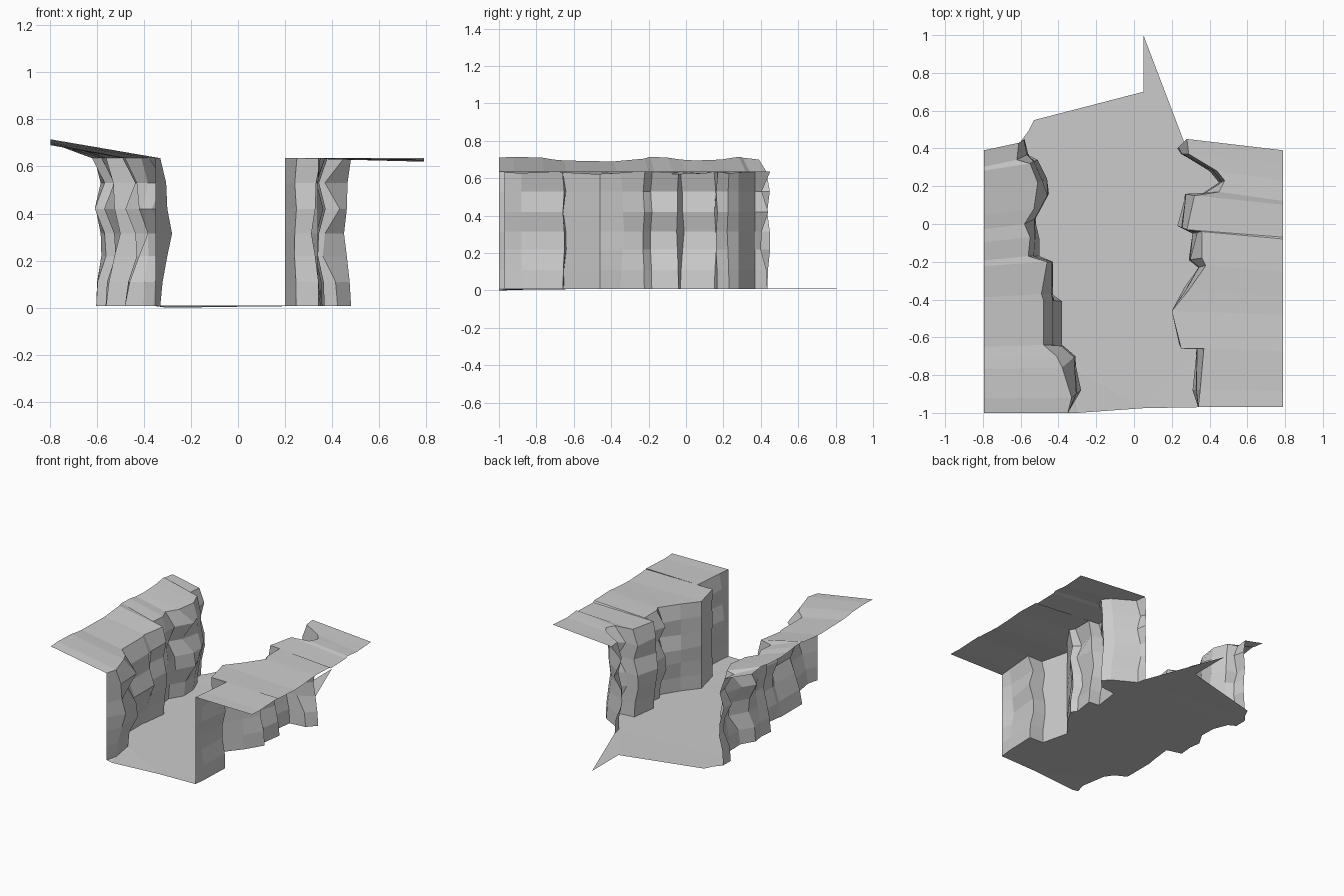
import bpy, bmesh

if "Cube" in bpy.data.objects:
    bpy.data.objects.remove(bpy.data.objects["Cube"])

Z = [0.008, 0.11, 0.22, 0.315, 0.42, 0.53, 0.635]

# Each wall station: rim x, rim y, then bulge offset dx, dy (front to back)
LEFT = [
    (-.35, -1.0, .0, .0), (-.33, -.92, .05, .04), (-.38, -.76, .07, .06),
    (-.41, -.70, .03, .06), (-.48, -.64, .10, .0), (-.48, -.40, .10, -.01),
    (-.49, -.37, .06, .0), (-.46, -.20, .03, .0), (-.56, -.17, .06, .0),
    (-.55, -.07, .05, -.01), (-.58, .0, .06, .03), (-.53, .08, .08, .08),
    (-.51, .22, .05, .02), (-.55, .32, .04, .02), (-.62, .34, .06, .03),
    (-.61, .43, .03, .02)]
RIGHT = [
    (.34, -.97, .0, .0), (.35, -.88, -.04, .0), (.37, -.66, -.04, .01),
    (.25, -.66, -.01, .02), (.20, -.46, .0, .0), (.29, -.35, -.02, .02),
    (.38, -.22, -.04, -.01), (.36, -.18, -.07, -.01), (.36, -.04, -.05, -.01),
    (.28, -.03, -.05, .02), (.32, .15, -.05, .01), (.45, .17, -.09, -.01),
    (.48, .23, -.03, -.01), (.44, .28, -.04, .0), (.29, .37, -.04, .0),
    (.28, .45, -.05, -.05)]

# Bulge strength by height, alternating between stations
WEIGHTS = [[0, .2, .6, 1, .6, .5, 0], [.3, .4, 1, .9, .2, .9, 0]]


def make(name, verts, faces, triangulate=False):
    mesh = bpy.data.meshes.new(name)
    mesh.from_pydata(verts, [], faces)
    bm = bmesh.new()
    bm.from_mesh(mesh)
    if triangulate:
        bmesh.ops.triangulate(bm, faces=bm.faces[:], ngon_method='EAR_CLIP')
    bmesh.ops.recalc_face_normals(bm, faces=bm.faces[:])
    bm.to_mesh(mesh)
    bm.free()
    obj = bpy.data.objects.new(name, mesh)
    bpy.context.collection.objects.link(obj)
    return obj


def grid_faces(rows, cols):
    return [(r * cols + c, r * cols + c + 1, (r + 1) * cols + c + 1, (r + 1) * cols + c)
            for r in range(rows - 1) for c in range(cols - 1)]


def wall_points(stations):
    pts = []
    for i, (x, y, dx, dy) in enumerate(stations):
        for z, w in zip(Z, WEIGHTS[(i // 2) % 2]):
            pts.append((x + dx * w, y + dy * w, z))
    return pts


def make_plateau(name, stations, outer_x, outer_z):
    # Ruled strip from the cliff rim out to a straight outer border
    y0, y1 = stations[0][1], stations[-1][1]
    verts = []
    for i, (x, y, _, _) in enumerate(stations):
        oy = y0 + (y - y0) * (.39 - y0) / (y1 - y0)
        verts += [(x, y, Z[-1]), (outer_x, oy, outer_z[i])]
    return make(name, verts, grid_faces(len(stations), 2))


# Cliff walls
left, right = wall_points(LEFT), wall_points(RIGHT)
make("left_cliff_wall", left, grid_faces(len(LEFT), len(Z)))
make("right_cliff_wall", right, grid_faces(len(RIGHT), len(Z)))

# Plateaus above the cliffs
make_plateau("left_plateau", LEFT, -.795,
             [.71, .715, .71, .70, .695, .69, .69, .705, .715, .71, .70, .695, .70, .715, .71, .70])
make_plateau("right_plateau", RIGHT, .79,
             [.63, .625, .635, .63, .62, .625, .635, .635, .63, .62, .625, .635, .63, .625, .63, .635])

# Canyon floor with its ragged back edge
n = len(Z)
back = [(-.56, .49, .01), (-.53, .55, .01), (.05, .70, .01), (.05, 1.0, .01)]
front = [(.05, -.975, .005), (-.3, -1.0, 0)]
loop = left[::n] + back + right[::n][::-1] + front
floor = make("canyon_floor", loop, [tuple(range(len(loop)))], True)
